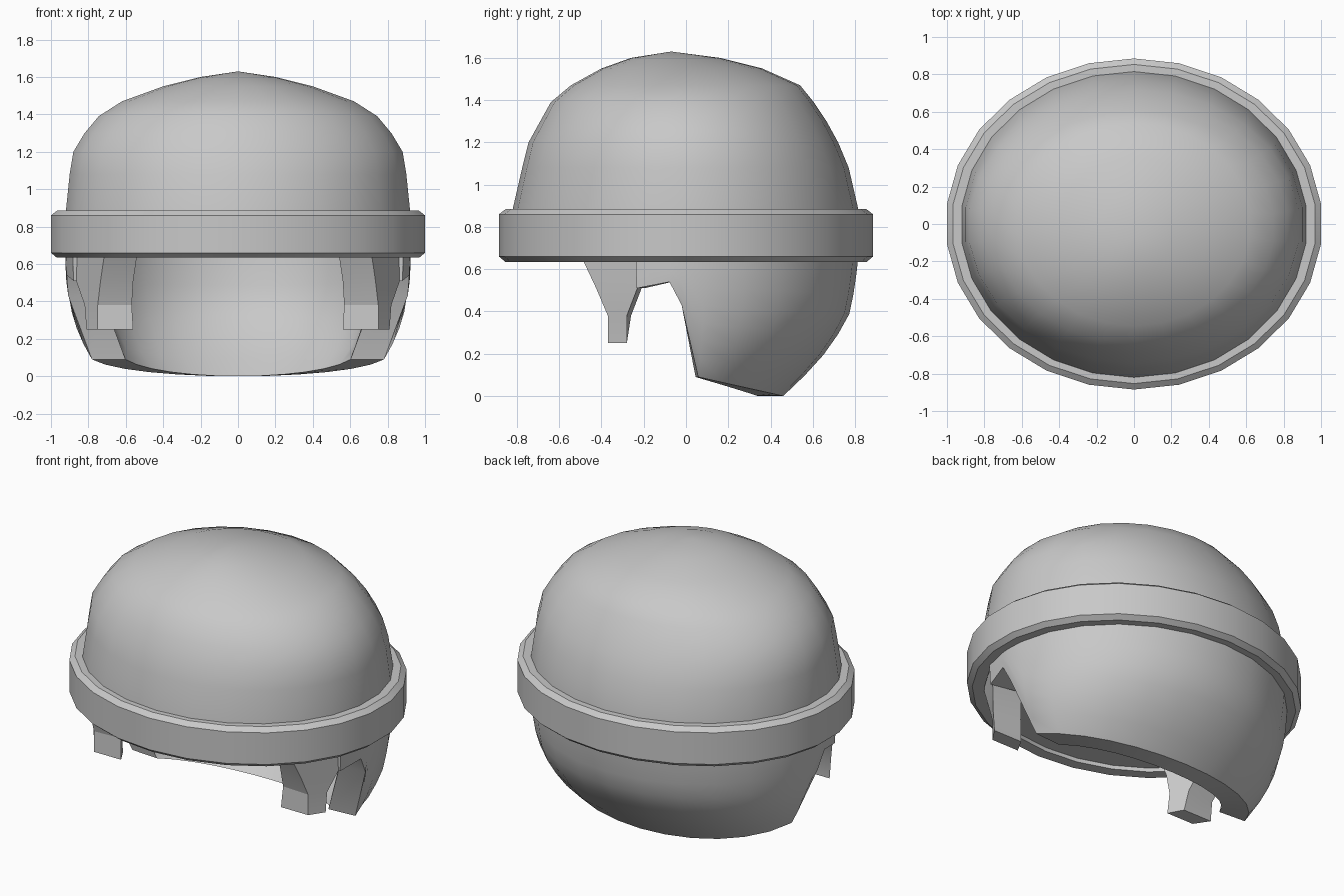
import bpy, bmesh, math

cube = bpy.data.objects.get("Cube")
if cube:
    bpy.data.objects.remove(cube, do_unlink=True)

grey = bpy.data.materials.new("plain grey")
grey.use_nodes = True
grey.diffuse_color = (0.58, 0.58, 0.58, 1)
grey.node_tree.nodes["Principled BSDF"].inputs["Base Color"].default_value = (0.58, 0.58, 0.58, 1)

SIDES = 26
X_FIT = 1 / math.cos(math.pi / SIDES)   # keeps the flat-sided ring at full width


def finish(name, bm, angle):
    """Turn a bmesh into a shaded object."""
    bmesh.ops.recalc_face_normals(bm, faces=bm.faces)
    mesh = bpy.data.meshes.new(name)
    bm.to_mesh(mesh)
    bm.free()
    mesh.materials.append(grey)
    obj = bpy.data.objects.new(name, mesh)
    bpy.context.collection.objects.link(obj)
    bpy.ops.object.select_all(action='DESELECT')
    obj.select_set(True)
    bpy.context.view_layer.objects.active = obj
    bpy.ops.object.shade_smooth_by_angle(angle=math.radians(angle))
    return obj


def ring(bm, z, rx, front, back):
    """Oval ring of vertices at height z."""
    cy, ry = (front + back) / 2, (back - front) / 2
    verts = []
    for i in range(SIDES):
        a = math.pi / 2 + math.tau * i / SIDES
        verts.append(bm.verts.new((rx * X_FIT * math.cos(a), cy + ry * math.sin(a), z)))
    return verts


def bridge(bm, a, b, closed=True):
    n = len(a)
    for i in range(n if closed else n - 1):
        j = (i + 1) % n
        bm.faces.new((a[i], a[j], b[j], b[i]))


# Dome: stacked ovals (z, half width, front y, back y) with a flat underside
levels = [(0.66, 0.925, -0.835, 0.83), (0.885, 0.92, -0.82, 0.815),
          (1.08, 0.90, -0.775, 0.77), (1.20, 0.88, -0.745, 0.72),
          (1.30, 0.82, -0.69, 0.665), (1.39, 0.745, -0.64, 0.605),
          (1.47, 0.62, -0.545, 0.54), (1.55, 0.40, -0.40, 0.36),
          (1.60, 0.20, -0.26, 0.16)]
bm = bmesh.new()
rings = [ring(bm, *lv) for lv in levels]
for a, b in zip(rings, rings[1:]):
    bridge(bm, a, b)
bm.faces.new(rings[0])
apex = bm.verts.new((0, -0.07, 1.63))
for i in range(SIDES):
    bm.faces.new((rings[-1][i], rings[-1][(i + 1) % SIDES], apex))
finish("hair_dome", bm, 45)

# Band: bevelled oval hoop, as (x radius, z)
section = [(0.90, 0.635), (0.97, 0.635), (1.0, 0.66), (1.0, 0.86), (0.968, 0.885), (0.90, 0.885)]
bm = bmesh.new()
rings = [ring(bm, z, r, 0.115 - r, r - 0.115) for r, z in section]
for a, b in zip(rings, rings[1:] + rings[:1]):
    bridge(bm, a, b)
finish("head_band", bm, 32)

# Back hair: curved wall, its silhouette as (z, half width, back y)
PROFILE = [(0.0, 0.69, 0.46), (0.09, 0.785, 0.555), (0.18, 0.835, 0.64), (0.30, 0.885, 0.725),
           (0.375, 0.90, 0.77), (0.52, 0.92, 0.80), (0.70, 0.925, 0.82)]


def wall_point(deg, z, inset):
    for (z0, x0, y0), (z1, x1, y1) in zip(PROFILE, PROFILE[1:]):
        if z <= z1:
            t = (z - z0) / (z1 - z0)
            break
    rx = x0 + (x1 - x0) * t - 0.18 * inset
    ry = y0 + (y1 - y0) * t - 0.12 * inset
    a = math.radians(deg)
    return (rx * math.cos(a), ry * math.sin(a), z)


# Lower edge of the wall: (angle from the side, height), then the sweep round the nape
edge = [(-17, 0.51), (-5.6, 0.54), (-1.5, 0.43)]
edge += [(6 + 14 * k, 0.09 * (1 - k / 6) ** 2) for k in range(7)]
edge += [(180 - d, z) for d, z in reversed(edge[:-1])]
ROWS = 7
bm = bmesh.new()
sheets = []
for inset in (0, 1):
    sheets.append([[bm.verts.new(wall_point(d, 0.68 + (zb - 0.68) * r / ROWS, inset))
                    for r in range(ROWS + 1)] for d, zb in edge])
for cols in sheets:
    for a, b in zip(cols, cols[1:]):
        bridge(bm, a, b, closed=False)
outer, inner = sheets
for row in (0, ROWS):
    bridge(bm, [c[row] for c in outer], [c[row] for c in inner], closed=False)
for col in (0, -1):
    bridge(bm, outer[col], inner[col], closed=False)
finish("back_hair", bm, 35)

# Sideburns: tapered locks, four corners per height
lock = [(0.68, [(0.71, -0.505), (0.905, -0.15), (0.72, -0.15), (0.535, -0.44)]),
        (0.51, [(0.735, -0.425), (0.865, -0.23), (0.67, -0.21), (0.56, -0.38)]),
        (0.38, [(0.75, -0.37), (0.82, -0.28), (0.63, -0.26), (0.568, -0.36)]),
        (0.25, [(0.75, -0.37), (0.81, -0.28), (0.61, -0.28), (0.56, -0.37)])]
for name, side in (("left_sideburn", 1), ("right_sideburn", -1)):
    bm = bmesh.new()
    rings = [[bm.verts.new((side * x, y, z)) for x, y in pts] for z, pts in lock]
    for a, b in zip(rings, rings[1:]):
        bridge(bm, a, b)
    bm.faces.new(rings[0])
    bm.faces.new(rings[-1])
    finish(name, bm, 20)
